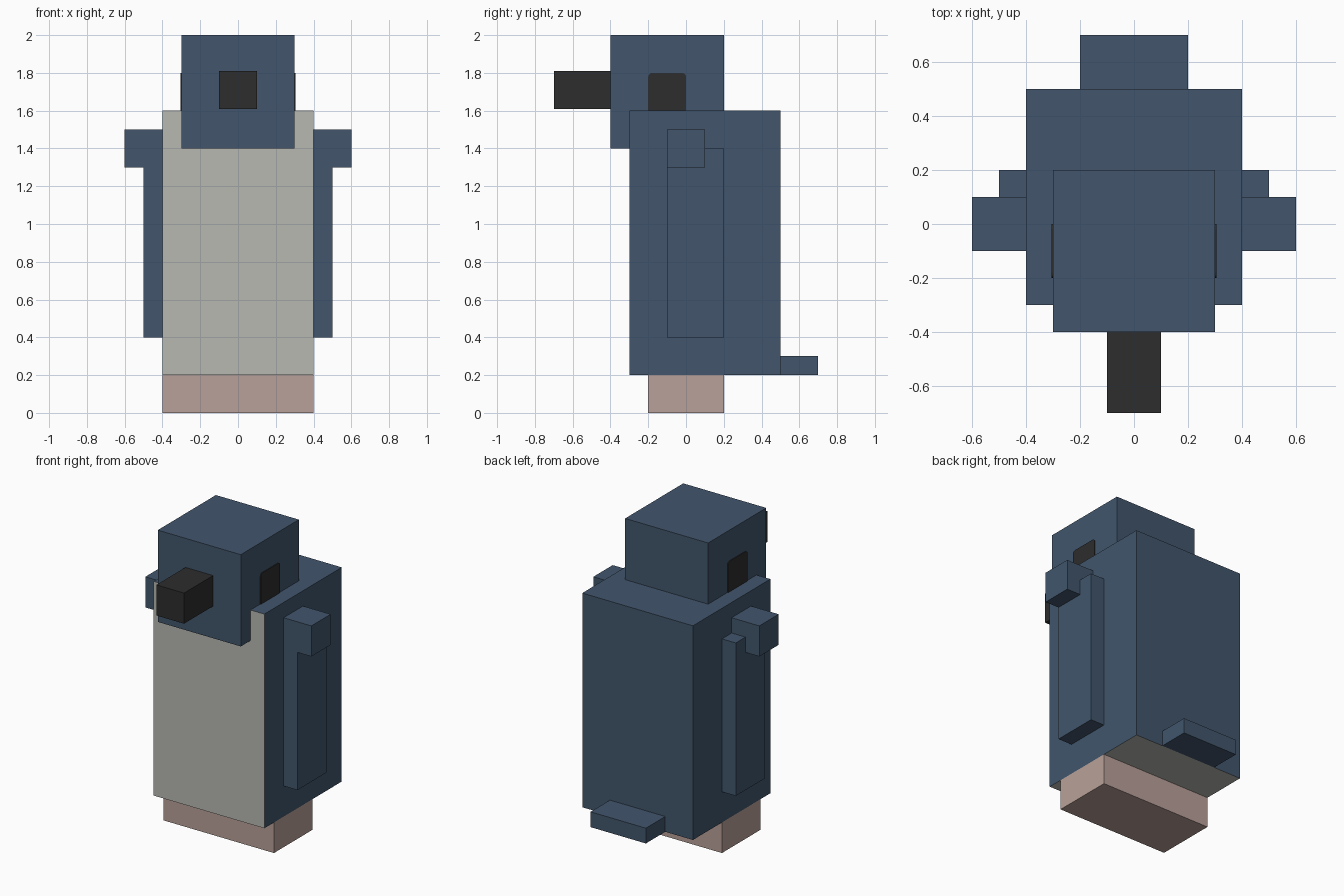
import bpy
import bmesh
from mathutils import Vector

cube = bpy.data.objects.get("Cube")
if cube:
    bpy.data.objects.remove(cube, do_unlink=True)


def material(name, rgb):
    mat = bpy.data.materials.new(name)
    mat.use_nodes = True
    colour = (*rgb, 1)
    mat.diffuse_color = colour
    shader = mat.node_tree.nodes["Principled BSDF"]
    shader.inputs["Base Color"].default_value = colour
    shader.inputs["Roughness"].default_value = 0.9
    return mat


BLUE = material("slate blue", (0.054, 0.093, 0.152))
GREY = material("belly grey", (0.479, 0.479, 0.445))
PINK = material("dusty pink", (0.485, 0.356, 0.319))
BLACK = material("charcoal", (0.026, 0.026, 0.026))


def box(name, low, high, *mats):
    """Flat-shaded box between two opposite corners."""
    low, high = Vector(low), Vector(high)
    bm = bmesh.new()
    bmesh.ops.create_cube(bm, size=1)
    bmesh.ops.scale(bm, vec=high - low, verts=bm.verts)
    bmesh.ops.translate(bm, vec=(low + high) / 2, verts=bm.verts)
    mesh = bpy.data.meshes.new(name)
    bm.to_mesh(mesh)
    bm.free()
    obj = bpy.data.objects.new(name, mesh)
    bpy.context.collection.objects.link(obj)
    for mat in mats:
        mesh.materials.append(mat)
    return obj


def mirrored(name, low, high, mat):
    """The same box on the left (+x) and right (-x) sides."""
    (x0, y0, z0), (x1, y1, z1) = low, high
    return [box("left_" + name, low, high, mat),
            box("right_" + name, (-x1, y0, z0), (-x0, y1, z1), mat)]


# Body: blue, with a grey belly and underside
body = box("body", (-0.4, -0.3, 0.2), (0.4, 0.5, 1.6), BLUE, GREY)
for face in body.data.polygons:
    if face.normal.y < -0.9 or face.normal.z < -0.9:
        face.material_index = 1

# Head, beak, tail and feet
box("head", (-0.3, -0.4, 1.4), (0.3, 0.2, 2.0), BLUE)
box("beak", (-0.1, -0.7, 1.61), (0.1, -0.4, 1.81), BLACK)
box("tail", (-0.2, 0.5, 0.2), (0.2, 0.7, 0.3), BLUE)
box("feet", (-0.4, -0.2, 0.0), (0.4, 0.2, 0.2), PINK)

# Wings and shoulders
mirrored("wing", (0.4, -0.1, 0.4), (0.5, 0.2, 1.4), BLUE)
mirrored("shoulder", (0.4, -0.1, 1.3), (0.6, 0.1, 1.5), BLUE)

# Eyes: thin plates with rounded upper corners
for eye in mirrored("eye", (0.3, -0.2, 1.6), (0.305, 0.0, 1.8), BLACK):
    bm = bmesh.new()
    bm.from_mesh(eye.data)
    corners = [e for e in bm.edges
               if all(v.co.z > 1.79 for v in e.verts)
               and abs(e.verts[0].co.x - e.verts[1].co.x) > 0.001]
    bmesh.ops.bevel(bm, geom=corners, offset=0.02, segments=3,
                    profile=0.5, affect='EDGES')
    bm.to_mesh(eye.data)
    bm.free()
